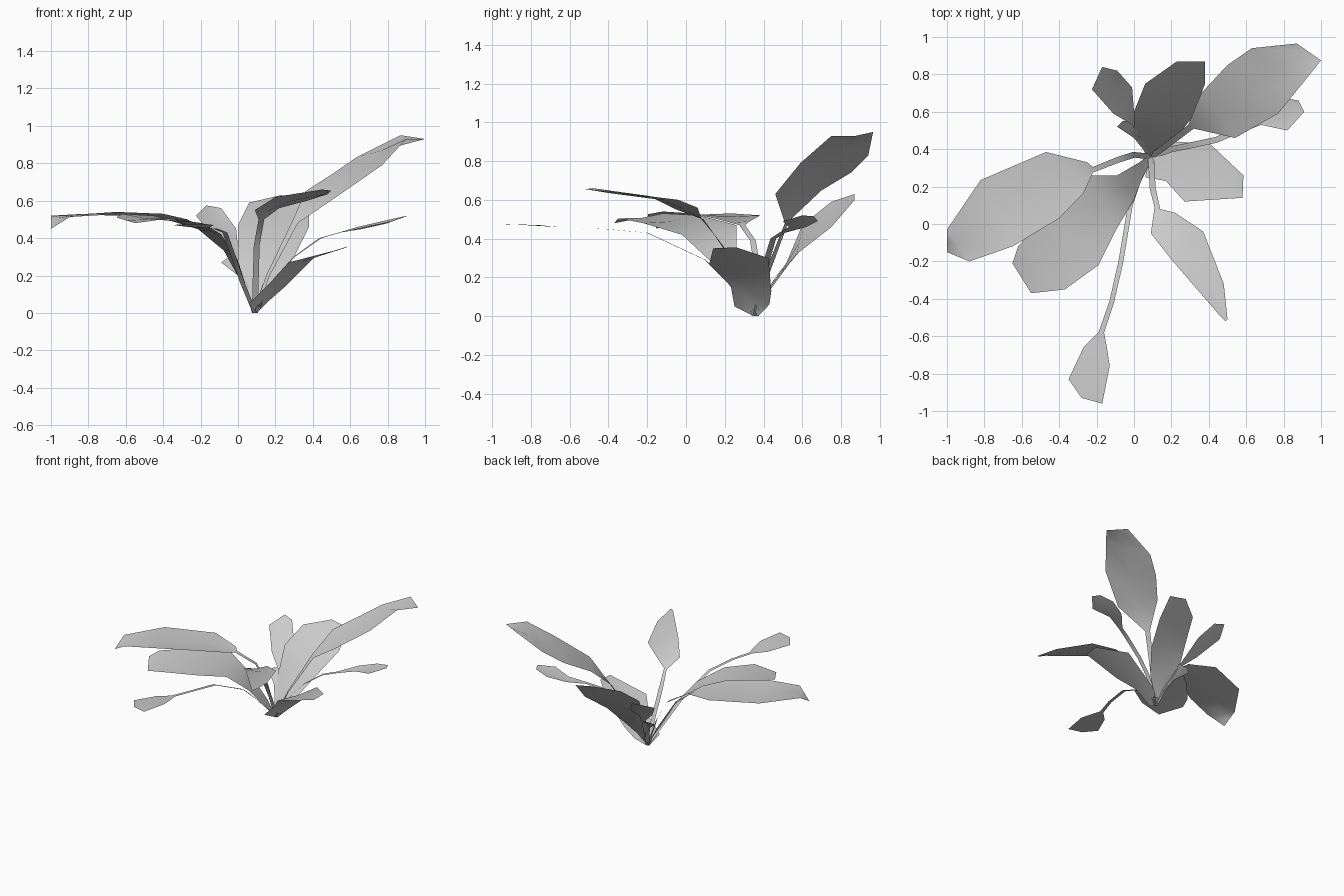
import bpy
from mathutils import Vector

ROOT = (0.09, 0.36, 0.0)


def leaf(name, stem, pairs, half=0.016, fold=0.012):
    """Strip of rows: flat tapering stem through points, then left/right blade edge pairs."""
    pts = [Vector(p) for p in [ROOT] + stem]
    end = (Vector(pairs[0][0]) + Vector(pairs[0][1])) / 2
    rows = []
    for i, p in enumerate(pts):
        nxt = pts[i + 1] if i + 1 < len(pts) else end
        side = Vector((0, 0, 1)).cross(nxt - p).normalized() * half
        rows.append((p + side, p, p - side))
    for i, (l, r) in enumerate(pairs):
        l, r = Vector(l), Vector(r)
        dip = fold if 0 < i < len(pairs) - 1 else 0
        rows.append((l, (l + r) / 2 - Vector((0, 0, dip)), r))
    verts = [v for row in rows for v in row]
    faces = []
    for i in range(len(rows) - 1):
        for j in range(2):
            a = i * 3 + j
            faces.append((a, a + 3, a + 4, a + 1))
    me = bpy.data.meshes.new(name)
    me.from_pydata(verts, [], faces)
    for p in me.polygons:
        p.use_smooth = True
    ob = bpy.data.objects.new(name, me)
    bpy.context.collection.objects.link(ob)


# tall leaf, back right
leaf("tall_right_leaf", [(.16, .41, .2)], [
    ((.29, .53, .49), (.32, .51, .48)),
    ((.36, .70, .65), (.54, .46, .63)),
    ((.50, .85, .74), (.77, .59, .79)),
    ((.63, .94, .83), (.90, .75, .93)),
    ((.87, .965, .95), (1.0, .875, .93))])

# broad leaf, back
leaf("back_leaf", [], [
    ((.04, .42, .13), (.15, .40, .09)),
    ((.00, .52, .28), (.22, .45, .17)),
    ((.00, .60, .47), (.31, .57, .32)),
    ((.06, .75, .59), (.38, .75, .46)),
    ((.23, .87, .63), (.38, .87, .60))])

# slim leaf, far right
leaf("slim_right_leaf", [(.20, .40, .19), (.30, .42, .30), (.44, .45, .40)], [
    ((.54, .51, .43), (.55, .48, .43)),
    ((.64, .62, .46), (.68, .53, .46)),
    ((.77, .68, .49), (.82, .50, .49)),
    ((.88, .66, .515), (.91, .60, .52))])

# low broad leaf, right
leaf("low_right_leaf", [], [
    ((.16, .43, .06), (.06, .25, .05)),
    ((.24, .44, .13), (.17, .23, .16)),
    ((.41, .425, .30), (.27, .12, .27)),
    ((.585, .26, .355), (.58, .14, .35))])

# leaf, front right
leaf("front_right_leaf", [(.095, .28, .19), (.10, .19, .36)], [
    ((.14, .08, .50), (.11, .09, .50)),
    ((.22, .06, .56), (.09, -.05, .55)),
    ((.37, -.04, .60), (.20, -.19, .62)),
    ((.48, -.32, .635), (.45, -.48, .66)),
    ((.50, -.51, .655), (.49, -.52, .655))])

# slim leaf, front
leaf("slim_front_leaf", [(.02, .22, .17), (-.02, .10, .29),
                         (-.07, -.20, .43), (-.12, -.42, .45)], [
    ((-.16, -.58, .455), (-.19, -.58, .455)),
    ((-.145, -.66, .46), (-.27, -.66, .46)),
    ((-.13, -.76, .47), (-.35, -.83, .47)),
    ((-.17, -.96, .475), (-.28, -.93, .475))], half=.013, fold=0)

# broad leaf, front left
leaf("front_left_leaf", [], [
    ((.05, .26, .12), (.03, .33, .14)),
    ((.00, .13, .28), (-.09, .26, .36)),
    ((-.09, -.02, .42), (-.24, .26, .47)),
    ((-.19, -.22, .48), (-.45, .07, .52)),
    ((-.37, -.35, .505), (-.62, -.12, .53)),
    ((-.55, -.37, .48), (-.65, -.21, .51))])

# large leaf, left
leaf("large_left_leaf", [(.00, .37, .24), (-.08, .345, .39)], [
    ((-.22, .275, .47), (-.22, .305, .47)),
    ((-.27, .165, .50), (-.25, .33, .49)),
    ((-.40, .03, .53), (-.47, .385, .52)),
    ((-.65, -.12, .54), (-.82, .235, .53)),
    ((-.88, -.20, .525), (-1.0, -.03, .52)),
    ((-1.0, -.15, .45), (-1.0, -.09, .485))])

# small leaf, back left
leaf("small_back_leaf", [(.06, .43, .14)], [
    ((-.01, .53, .29), (.02, .54, .28)),
    ((-.11, .59, .38), (.00, .60, .35)),
    ((-.225, .72, .52), (-.01, .73, .45)),
    ((-.17, .84, .575), (-.09, .82, .56))])

# bud leaf near the centre
leaf("bud_leaf", [(.06, .41, .10)], [
    ((.00, .46, .20), (.03, .46, .20)),
    ((-.09, .52, .27), (.02, .50, .25)),
    ((-.06, .55, .29), (.03, .55, .29))])
